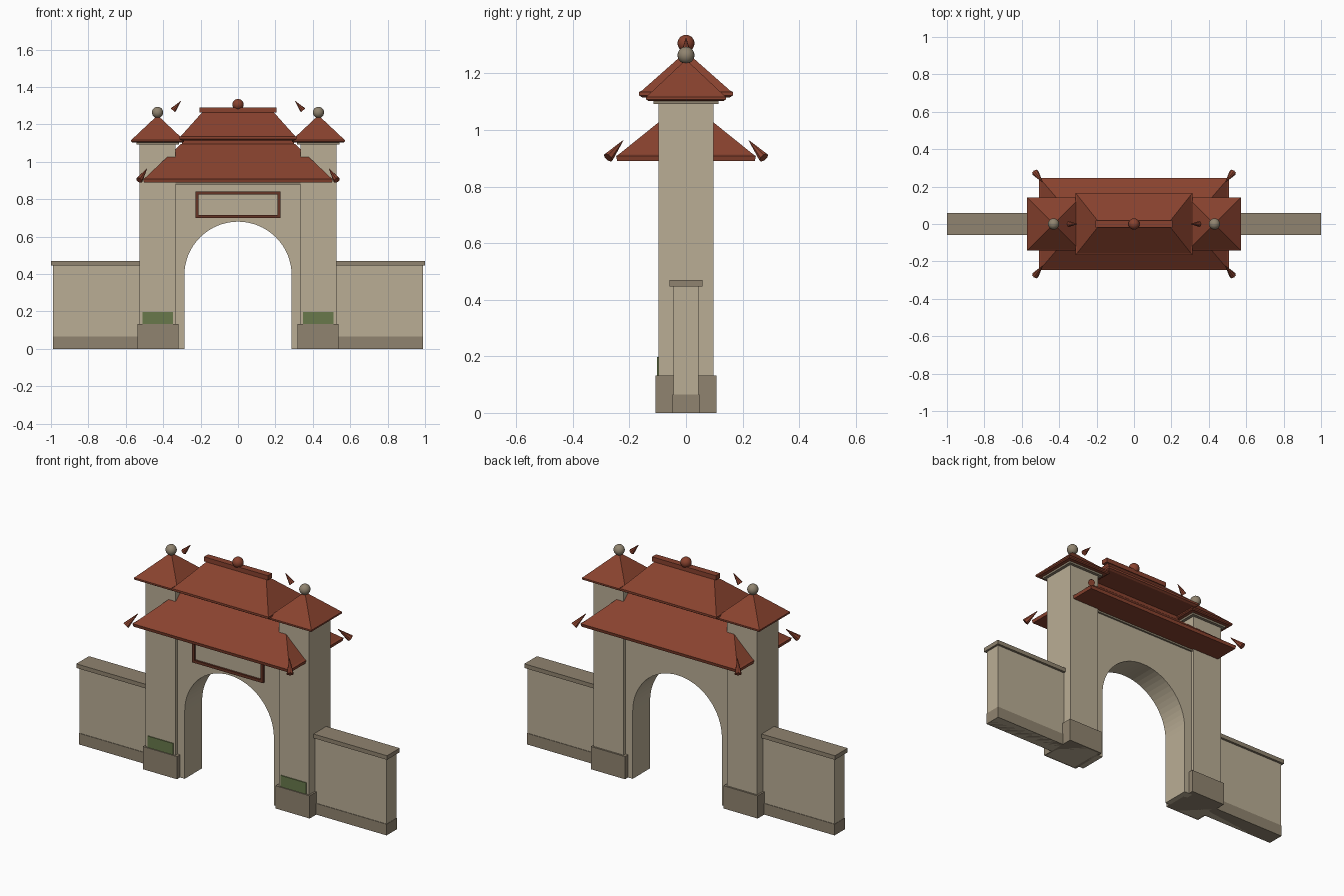
import bpy, bmesh, math
from mathutils import Vector

cube = bpy.data.objects.get("Cube")
if cube:
    bpy.data.objects.remove(cube, do_unlink=True)


def material(name, rgb):
    m = bpy.data.materials.new(name)
    m.use_nodes = True
    color = (*rgb, 1)
    m.diffuse_color = color
    m.node_tree.nodes["Principled BSDF"].inputs["Base Color"].default_value = color
    return m


STUCCO = material("cream_stucco", (0.49, 0.42, 0.30))
STONE = material("grey_stone", (0.28, 0.23, 0.16))
TILE = material("red_tile", (0.25, 0.055, 0.028))
WOOD = material("dark_wood", (0.13, 0.033, 0.018))
MOSS = material("moss_green", (0.14, 0.19, 0.07))


def add(name, bm, mat):
    bmesh.ops.recalc_face_normals(bm, faces=bm.faces)
    mesh = bpy.data.meshes.new(name)
    bm.to_mesh(mesh)
    bm.free()
    mesh.materials.append(mat)
    obj = bpy.data.objects.new(name, mesh)
    bpy.context.collection.objects.link(obj)
    return obj


def box(name, x, y, z, mat):
    """Box from (min, max) pairs."""
    bm = bmesh.new()
    bmesh.ops.create_cube(bm, size=1)
    for v in bm.verts:
        v.co = [(lo + hi) / 2 + c * (hi - lo) for c, (lo, hi) in zip(v.co, (x, y, z))]
    return add(name, bm, mat)


def sym(half):
    return (-half, half)


def hip_roof(name, cx, rings, mat):
    """Stacked rectangles given as (half x, half y, z)."""
    bm = bmesh.new()
    loops = []
    for hx, hy, z in rings:
        loops.append([bm.verts.new((cx + sx * hx, sy * hy, z))
                      for sx, sy in ((-1, -1), (1, -1), (1, 1), (-1, 1))])
    for a, b in zip(loops, loops[1:]):
        for i in range(4):
            j = (i + 1) % 4
            bm.faces.new((a[i], a[j], b[j], b[i]))
    bm.faces.new(loops[0])
    bm.faces.new(loops[-1])
    return add(name, bm, mat)


def ball(name, x, z, mat):
    bm = bmesh.new()
    bmesh.ops.create_uvsphere(bm, u_segments=20, v_segments=12, radius=0.03)
    bmesh.ops.translate(bm, verts=bm.verts, vec=(x, 0, z))
    for f in bm.faces:
        f.smooth = True
    return add(name, bm, mat)


def horn(name, base, tip, radius):
    """Tapered cone from a thick base to a point."""
    base, tip = Vector(base), Vector(tip)
    axis = tip - base
    bm = bmesh.new()
    bmesh.ops.create_cone(bm, cap_ends=True, segments=8, radius1=radius,
                          radius2=0.001, depth=axis.length)
    rot = axis.to_track_quat('Z', 'Y').to_matrix()
    for v in bm.verts:
        v.co = rot @ v.co + (base + tip) / 2
    return add(name, bm, TILE)


# Gate wall with round arch
R, SPRING, TOP, HALF, DEPTH = 0.287, 0.393, 0.9, 0.34, 0.08
STEPS = 32
arch = [(R * math.cos(math.pi * i / STEPS), SPRING + R * math.sin(math.pi * i / STEPS))
        for i in range(STEPS + 1)]
outline = [(HALF, 0), (HALF, TOP), (-HALF, TOP), (-HALF, 0), (-R, 0)] + arch[::-1] + [(R, 0)]
bm = bmesh.new()
face = bm.faces.new([bm.verts.new((x, -DEPTH, z)) for x, z in outline])
ext = bmesh.ops.extrude_face_region(bm, geom=[face], use_keep_orig=True)
moved = [g for g in ext["geom"] if isinstance(g, bmesh.types.BMVert)]
bmesh.ops.translate(bm, verts=moved, vec=(0, 2 * DEPTH, 0))
add("gate_wall", bm, STUCCO)
box("wall_cornice", sym(0.335), sym(0.09), (0.88, 0.893), STONE)

# Framed name panel on the front
for side, x in (("right", -0.22), ("left", 0.22)):
    box("panel_frame_" + side, (x - 0.008, x + 0.008), (-0.097, -0.075), (0.70, 0.84), WOOD)
for side, z in (("bottom", 0.708), ("top", 0.832)):
    box("panel_frame_" + side, sym(0.212), (-0.097, -0.075), (z - 0.008, z + 0.008), WOOD)
box("panel_field", sym(0.212), (-0.086, -0.078), (0.716, 0.824), STUCCO)

# Lower main roof
hip_roof("lower_roof", 0, [(0.503, 0.243, 0.89), (0.507, 0.247, 0.908),
                           (0.497, 0.237, 0.914), (0.305, 0.012, 1.095)], TILE)
box("roof_neck", sym(0.3), sym(0.012), (1.06, 1.125), TILE)

# Upper main roof, ridge and finial
hip_roof("upper_roof", 0, [(0.303, 0.155, 1.115), (0.313, 0.166, 1.122), (0.313, 0.166, 1.134),
                           (0.305, 0.157, 1.138), (0.19, 0.012, 1.266)], TILE)
box("roof_ridge", sym(0.206), sym(0.019), (1.264, 1.29), TILE)
ball("ridge_finial", 0, 1.306, TILE)

# Mirrored side parts
for side, s in (("left", 1), ("right", -1)):
    def span(a, b):
        return tuple(sorted((s * a, s * b)))

    # Pillar
    box("pillar_" + side, span(0.333, 0.527), sym(0.098), (0, 1.095), STUCCO)
    box("pillar_plinth_" + side, span(0.317, 0.537), sym(0.108), (0, 0.132), STONE)
    box("moss_patch_" + side, span(0.347, 0.51), (-0.103, -0.096), (0.132, 0.198), MOSS)
    box("pillar_cornice_" + side, span(0.316, 0.544), sym(0.114), (1.092, 1.106), STONE)
    hip_roof("pillar_roof_" + side, s * 0.43,
             [(0.134, 0.134, 1.103), (0.141, 0.141, 1.108), (0.141, 0.141, 1.117),
              (0.136, 0.136, 1.121), (0.004, 0.004, 1.245)], TILE)
    ball("pillar_finial_" + side, s * 0.43, 1.264, STONE)

    # Wing wall
    box("wing_wall_" + side, span(0.52, 0.988), sym(0.045), (0, 0.45), STUCCO)
    box("wing_base_" + side, span(0.52, 0.99), sym(0.048), (0, 0.065), STONE)
    box("wing_cap_" + side, span(0.52, 1.0), sym(0.058), (0.446, 0.47), STONE)

    # Curled roof tips
    horn("ridge_horn_" + side, (s * 0.348, 0, 1.275), (s * 0.305, 0, 1.325), 0.016)
    for end, t in (("front", -1), ("back", 1)):
        horn("eave_horn_%s_%s" % (end, side), (s * 0.528, t * 0.275, 0.902),
             (s * 0.487, t * 0.222, 0.963), 0.019)
